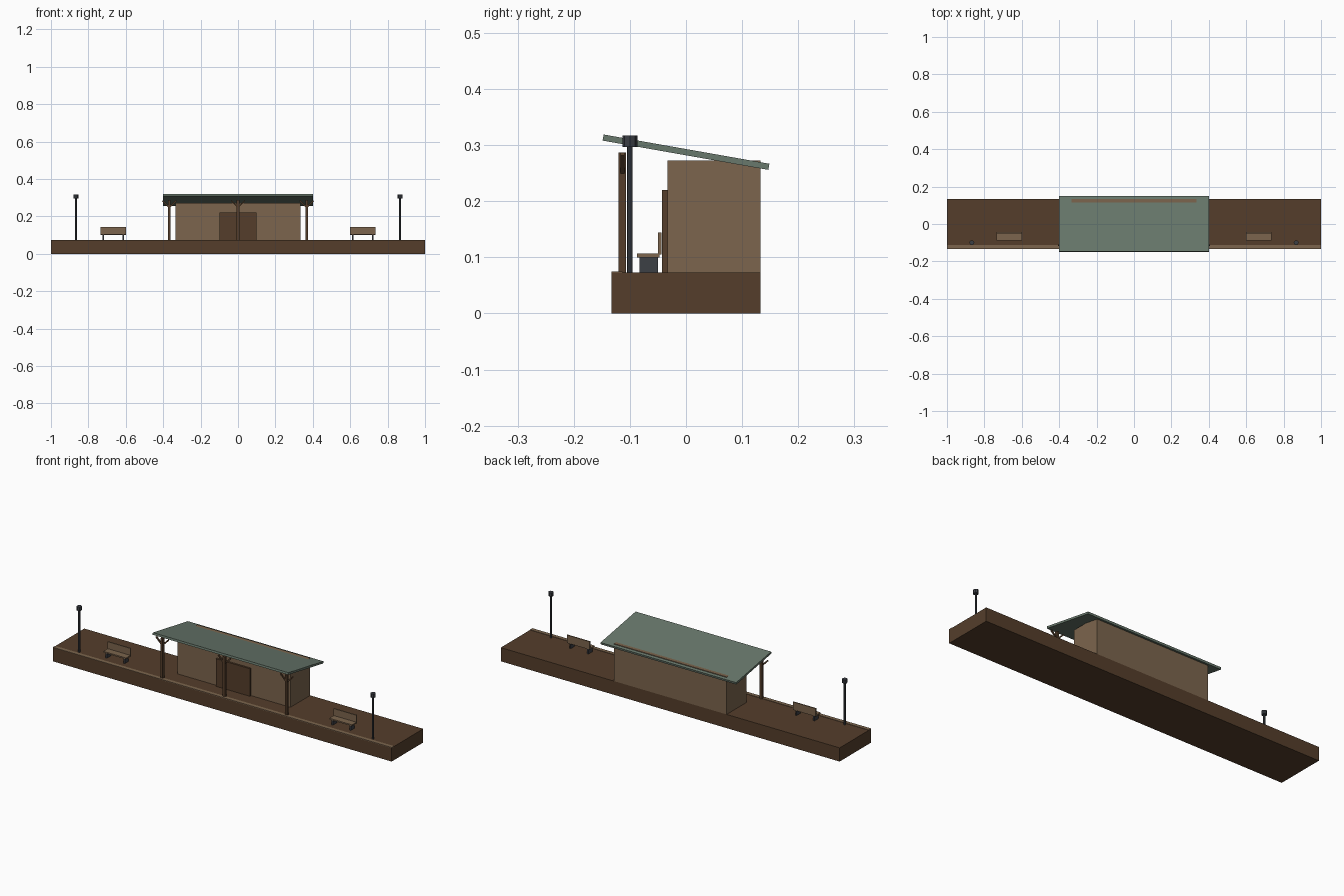
import bpy
from math import radians

if "Cube" in bpy.data.objects:
    bpy.data.objects.remove(bpy.data.objects["Cube"])


def material(name, rgb):
    m = bpy.data.materials.new(name)
    m.diffuse_color = (*rgb, 1)
    m.use_nodes = True
    m.node_tree.nodes["Principled BSDF"].inputs["Base Color"].default_value = m.diffuse_color
    return m


DARK_WOOD = material("dark_wood", (0.09, 0.048, 0.024))
LIGHT_WOOD = material("light_wood", (0.20, 0.13, 0.075))
ROOF = material("green_roof", (0.14, 0.19, 0.15))
METAL = material("dark_metal", (0.045, 0.05, 0.06))


def finish(name, mat):
    ob = bpy.context.object
    ob.name = name
    ob.data.materials.append(mat)
    return ob


def box(name, mat, x, y, z):
    """Box from (min, max) pairs on each axis."""
    ranges = (x, y, z)
    bpy.ops.mesh.primitive_cube_add(size=1, location=[(a + b) / 2 for a, b in ranges])
    bpy.context.object.scale = [b - a for a, b in ranges]
    return finish(name, mat)


def cylinder(name, mat, x, y, z0, z1, r, sides=8):
    bpy.ops.mesh.primitive_cylinder_add(vertices=sides, radius=r, depth=z1 - z0,
                                        location=(x, y, (z0 + z1) / 2))
    return finish(name, mat)


DECK = 0.073

# Platform with its raised front edge
box("platform", DARK_WOOD, (-1, 1), (-0.133, 0.133), (0, DECK))
box("platform_edge", LIGHT_WOOD, (-1, 1), (-0.133, -0.113), (DECK - 0.002, 0.075))

# Station building and door
box("building", LIGHT_WOOD, (-0.333, 0.333), (-0.033, 0.133), (DECK, 0.273))
box("door", DARK_WOOD, (-0.1, 0.1), (-0.043, -0.033), (DECK, 0.22))

# Sloping roof, low at the back
roof = box("roof", ROOF, (-0.4, 0.4), (-0.15, 0.15), (0.282, 0.293))
roof.rotation_euler.x = radians(-10)

# Canopy posts with a pair of diagonal braces each
for px in (-0.367, 0, 0.367):
    box("canopy_post", DARK_WOOD, (px - 0.0067, px + 0.0067), (-0.12, -0.107), (DECK, 0.287))
    for s in (-1, 1):
        bx = px + s * 0.02
        brace = box("canopy_brace", DARK_WOOD, (bx - 0.0035, bx + 0.0035),
                    (-0.117, -0.11), (0.2447, 0.2913))
        brace.rotation_euler.y = s * radians(45)

for s in (-1, 1):
    # Bench
    cx = s * 0.667
    box("bench_seat", LIGHT_WOOD, (cx - 0.067, cx + 0.067), (-0.087, -0.047), (0.1, 0.107))
    box("bench_back", LIGHT_WOOD, (cx - 0.067, cx + 0.067), (-0.05, -0.044), (0.105, 0.144))
    for t in (-1, 1):
        lx = cx + t * 0.053
        box("bench_leg", METAL, (lx - 0.004, lx + 0.004), (-0.083, -0.05), (DECK, 0.1))

    # Lamp
    cylinder("lamp_pole", METAL, s * 0.867, -0.1, DECK, 0.298, 0.005)
    cylinder("lamp_head", METAL, s * 0.867, -0.1, 0.297, 0.317, 0.0133)
